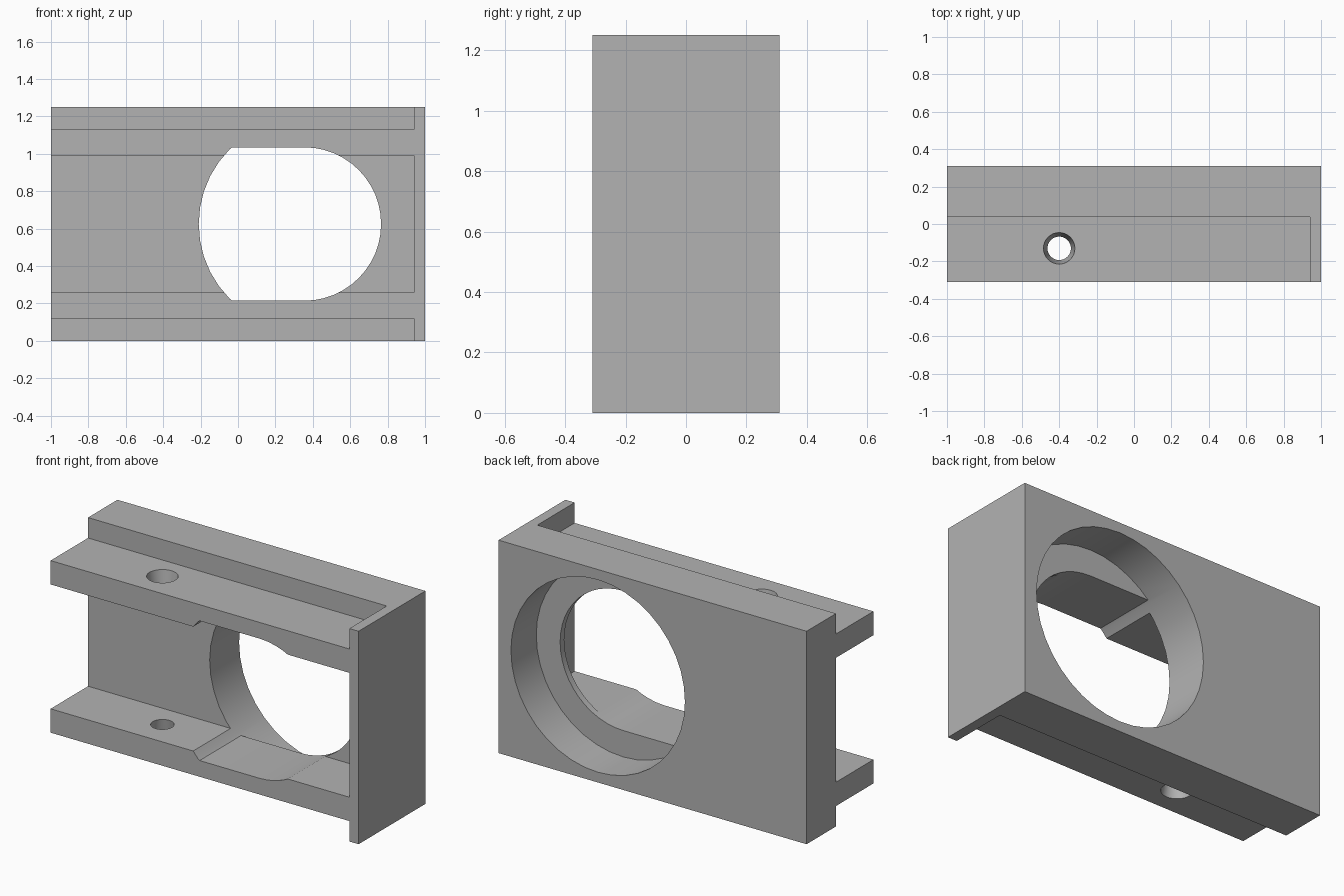
import bpy, bmesh, math
from mathutils import Matrix

cube = bpy.data.objects.get("Cube")
if cube:
    bpy.data.objects.remove(cube, do_unlink=True)

grey = bpy.data.materials.new("mid_grey")
grey.use_nodes = True
colour = (0.45, 0.45, 0.45, 1)
grey.diffuse_color = colour
grey.node_tree.nodes["Principled BSDF"].inputs["Base Color"].default_value = colour

HALF_Y, HEIGHT, MID = 0.31, 1.25, 0.625
PLATE_Y = 0.037        # front face of the back plate
LEDGE_Y = 0.075        # depth reached by the large bore
BORE_X, BORE_R, PORT_R = 0.355, 0.565, 0.41
OUT = 0.5              # overshoot of cutters


def finish(name, bm):
    bmesh.ops.recalc_face_normals(bm, faces=bm.faces)
    mesh = bpy.data.meshes.new(name)
    bm.to_mesh(mesh)
    bm.free()
    mesh.materials.append(grey)
    obj = bpy.data.objects.new(name, mesh)
    bpy.context.collection.objects.link(obj)
    return obj


def box(name, x0, x1, y0, y1, z0, z1):
    bm = bmesh.new()
    bmesh.ops.create_cube(bm, size=1)
    for v in bm.verts:
        v.co.x = x1 if v.co.x > 0 else x0
        v.co.y = y1 if v.co.y > 0 else y0
        v.co.z = z1 if v.co.z > 0 else z0
    return finish(name, bm)


def prism(name, points, y0, y1):
    """Extrude an x-z outline along y."""
    bm = bmesh.new()
    face = bm.faces.new([bm.verts.new((x, y0, z)) for x, z in points])
    new = bmesh.ops.extrude_face_region(bm, geom=[face])["geom"]
    moved = [g for g in new if isinstance(g, bmesh.types.BMVert)]
    bmesh.ops.translate(bm, verts=moved, vec=(0, y1 - y0, 0))
    return finish(name, bm)


def cone(name, x, y, z0, z1, r0, r1):
    bm = bmesh.new()
    bmesh.ops.create_cone(bm, cap_ends=True, segments=32, radius1=r0, radius2=r1,
                          depth=z1 - z0, matrix=Matrix.Translation((x, y, (z0 + z1) / 2)))
    return finish(name, bm)


def arc(r, a0, a1, n):
    angles = [math.radians(a0 + (a1 - a0) * i / n) for i in range(n + 1)]
    return [(BORE_X + r * math.cos(a), MID + r * math.sin(a)) for a in angles]


def cut(target, tool):
    mod = target.modifiers.new("cut", "BOOLEAN")
    mod.operation, mod.solver, mod.object = "DIFFERENCE", "EXACT", tool
    bpy.context.view_layer.objects.active = target
    bpy.ops.object.modifier_apply(modifier=mod.name)
    bpy.data.objects.remove(tool, do_unlink=True)


# Solid block
body = box("bracket_body", -1, 1, -HALF_Y, HALF_Y, 0, HEIGHT)

# Channels above, between and below the two rails, stopping at the end wall
for z0, z1 in ((-OUT, 0.12), (0.26, 0.99), (1.13, HEIGHT + OUT)):
    cut(body, box("channel", -1 - OUT, 0.94, -HALF_Y - OUT, PLATE_Y, z0, z1))

# Round bore from the back, narrowed to a round-ended slot in front of the ledge
bore = prism("bore", arc(BORE_R, 0, 360, 40)[:-1], -HALF_Y - OUT, HALF_Y + OUT)
keeper = box("ledge_keeper", -1, 2, -2, LEDGE_Y, -1, 2)
slot = arc(PORT_R, -90, 90, 24) + [(-2, MID + PORT_R), (-2, MID - PORT_R)]
cut(keeper, prism("slot", slot, -3, 1))
cut(bore, keeper)
cut(body, bore)

# Tapered screw holes, wide on the outer side of each rail
cut(body, cone("screw_hole", -0.4, -0.13, 0.115, 0.265, 0.085, 0.062))
cut(body, cone("screw_hole", -0.4, -0.13, 0.985, 1.135, 0.062, 0.085))

# Smooth bores, crisp edges
bpy.ops.object.select_all(action="DESELECT")
body.select_set(True)
bpy.context.view_layer.objects.active = body
bpy.ops.object.shade_smooth_by_angle(angle=math.radians(25))
